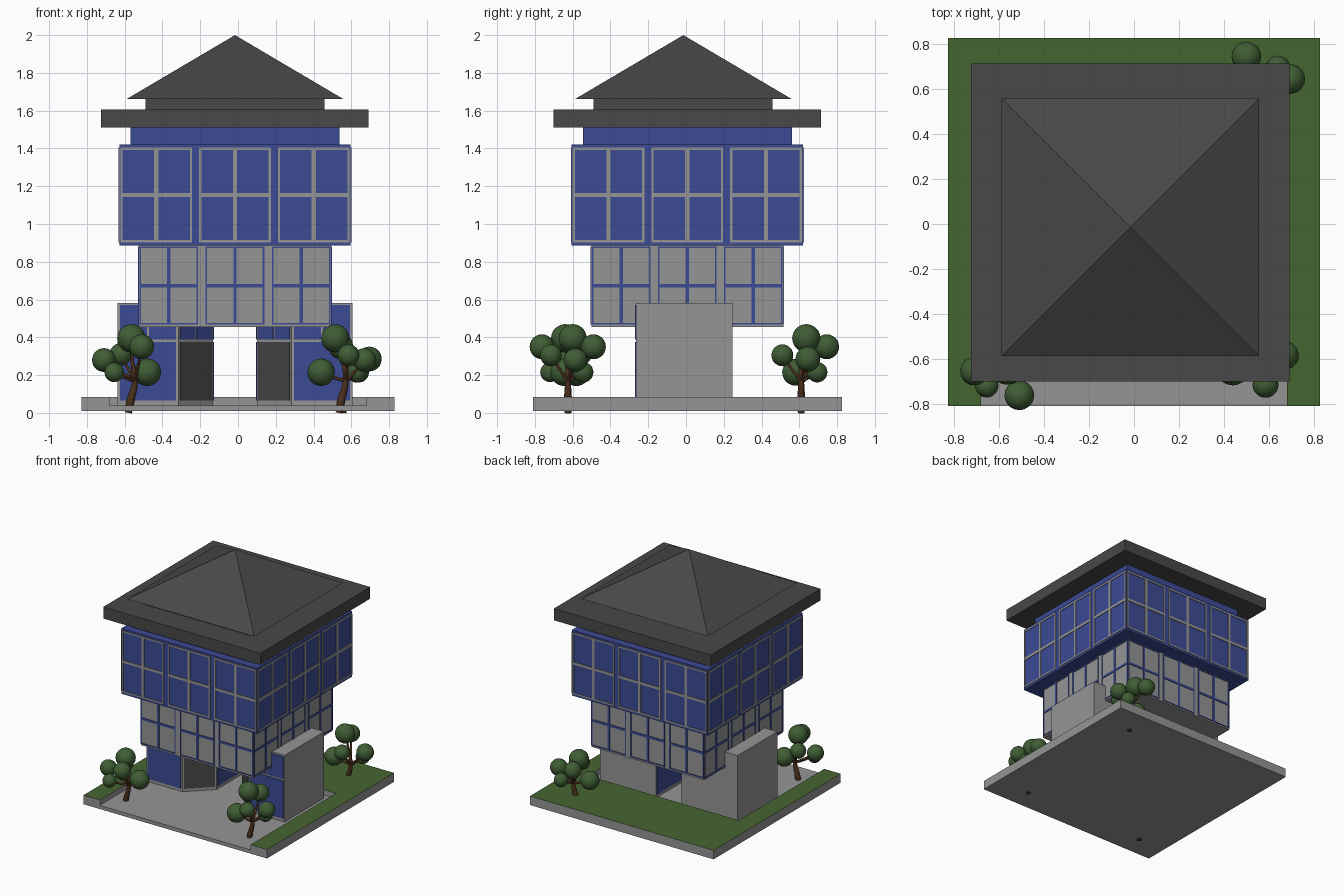
import bpy, bmesh, math
from mathutils import Vector

if "Cube" in bpy.data.objects:
    bpy.data.objects.remove(bpy.data.objects["Cube"])

CX, CY = -0.016, 0.007          # building centre


def material(name, r, g, b):
    m = bpy.data.materials.new(name)
    m.diffuse_color = (r, g, b, 1)
    m.use_nodes = True
    m.node_tree.nodes["Principled BSDF"].inputs["Base Color"].default_value = m.diffuse_color
    return m


BLUE = material("blue", 0.045, 0.07, 0.30)
DARK = material("dark_grey", 0.065, 0.065, 0.065)
GREEN = material("grass_green", 0.06, 0.13, 0.03)
LEAF = material("leaf_green", 0.05, 0.11, 0.035)
BROWN = material("bark", 0.07, 0.03, 0.012)
GREY = material("grey", 0.30, 0.30, 0.30)


def finish(bm, name, *mats):
    bmesh.ops.recalc_face_normals(bm, faces=bm.faces)
    me = bpy.data.meshes.new(name)
    bm.to_mesh(me)
    bm.free()
    for m in mats:
        me.materials.append(m)
    ob = bpy.data.objects.new(name, me)
    bpy.context.collection.objects.link(ob)
    return ob


def add_prism(bm, pts, z0, z1):
    lo = [bm.verts.new((x, y, z0)) for x, y in pts]
    hi = [bm.verts.new((x, y, z1)) for x, y in pts]
    bm.faces.new(lo[::-1])
    top = bm.faces.new(hi)
    n = len(pts)
    for i in range(n):
        j = (i + 1) % n
        bm.faces.new((lo[i], lo[j], hi[j], hi[i]))
    return top


def prism(name, pts, z0, z1, mat):
    bm = bmesh.new()
    add_prism(bm, pts, z0, z1)
    return finish(bm, name, mat)


def rect(cx, cy, hx, hy):
    return [(cx - hx, cy - hy), (cx + hx, cy - hy), (cx + hx, cy + hy), (cx - hx, cy + hy)]


def strip(bm, p, q, u0, u1, z0, z1, t=0.005):
    """Thin box lying on the wall p->q (outside is to the right)."""
    p, q = Vector(p), Vector(q)
    d = (q - p).normalized()
    n = Vector((d.y, -d.x))
    a, b = p + d * u0, p + d * u1
    add_prism(bm, [a + n * t, b + n * t, b - n * 0.005, a - n * 0.005], z0, z1)


def window(bm, p, q, uc, hw, z0, z1, edge, bar):
    """Frame with a centre mullion and transom."""
    zm = (z0 + z1) / 2
    for a, b in ((uc - hw, uc - hw + edge), (uc - bar, uc + bar), (uc + hw - edge, uc + hw)):
        strip(bm, p, q, a, b, z0, z1)
    for a, b in ((z0, z0 + edge), (zm - bar, zm + bar), (z1 - edge, z1)):
        strip(bm, p, q, uc - hw, uc + hw, a, b)


def storey(name, half, z0, z1, wall, frame, pitch, hw, wz0, wz1, edge, bar):
    pts = rect(CX, CY, half, half)
    prism(name, pts, z0, z1, wall)
    bm = bmesh.new()
    for i in range(4):
        for k in (-1, 0, 1):
            window(bm, pts[i], pts[(i + 1) % 4], half + k * pitch, hw, wz0, wz1, edge, bar)
    finish(bm, name + "_window_frames", frame)


# Base slab and raised U-shaped lawn with grey edges
prism("base_slab", rect(0, 0.009, 0.828, 0.818), 0.01, 0.04, GREY)
bm = bmesh.new()
Y0, Y1 = -0.809, 0.827
top = add_prism(bm, [(-0.828, Y0), (-0.68, Y0), (-0.68, 0.29), (0.68, 0.29), (0.68, Y0),
                     (0.828, Y0), (0.828, Y1), (-0.828, Y1)], 0.04, 0.083)
top.material_index = 1
finish(bm, "lawn", GREY, GREEN)

# Ground floor wings with a chamfered doorway each, passage between them
for s, side in ((1, "left"), (-1, "right")):
    shape = [(-0.622, -0.267), (-0.300, -0.267), (-0.116, -0.090), (-0.116, 0.243), (-0.622, 0.243)]
    pts = [(CX + s * x, CY + y - 0.005) for x, y in shape]
    prism(side + "_wing", pts, 0.04, 0.583, GREY)

    def wall(i):
        return (pts[i], pts[i + 1]) if s > 0 else (pts[i + 1], pts[i])

    glass, door = bmesh.new(), bmesh.new()
    for i in (0, 1, 2):
        p, q = wall(i)
        L = (Vector(q) - Vector(p)).length
        m = 0.012
        if i == 1:
            strip(door, p, q, m, L - m, 0.065, 0.375)
            strip(glass, p, q, m, L / 2 - 0.006, 0.388, 0.570)
            strip(glass, p, q, L / 2 + 0.006, L - m, 0.388, 0.570)
        else:
            strip(glass, p, q, m, L - m, 0.065, 0.375)
            strip(glass, p, q, m, L / 2 - 0.006, 0.388, 0.570)
            strip(glass, p, q, L / 2 + 0.006, L - m, 0.388, 0.570)
    finish(glass, side + "_wing_glass", BLUE)
    finish(door, side + "_door", DARK)

# Two upper storeys, each overhanging the one below
storey("middle_storey", 0.508, 0.455, 0.886, GREY, BLUE, 0.35, 0.155, 0.467, 0.880, 0.008, 0.009)
storey("upper_storey", 0.612, 0.886, 1.42, BLUE, GREY, 0.417, 0.190, 0.903, 1.405, 0.012, 0.011)
prism("upper_storey_cap", rect(CX, CY, 0.553, 0.553), 1.42, 1.51, BLUE)

# Roof: wide eave slab, neck and pyramid
prism("eave_slab", rect(CX, CY, 0.708, 0.708), 1.51, 1.605, DARK)
prism("roof_neck", rect(CX, -0.016, 0.475, 0.475), 1.605, 1.662, DARK)
bm = bmesh.new()
ring = [bm.verts.new((x, y, 1.662)) for x, y in rect(CX, -0.014, 0.573, 0.573)]
tip = bm.verts.new((CX, -0.014, 2.0))
bm.faces.new(ring)
for i in range(4):
    bm.faces.new((ring[i], ring[(i + 1) % 4], tip))
finish(bm, "roof_pyramid", DARK)


# Trees: ball foliage on a bent trunk with a branch to each ball
def tree(name, x, y, balls):
    cu = bpy.data.curves.new(name + "_trunk", 'CURVE')
    cu.dimensions = '3D'
    cu.bevel_depth = 0.02
    cu.bevel_resolution = 2
    cu.resolution_u = 5
    cu.use_fill_caps = True
    fork = Vector((x + 0.015, y, 0.17))

    def path(points):
        sp = cu.splines.new('BEZIER')
        sp.bezier_points.add(len(points) - 1)
        for bp, (co, r) in zip(sp.bezier_points, points):
            bp.co, bp.radius = co, r
            bp.handle_left_type = bp.handle_right_type = 'AUTO'

    path([((x - 0.02, y, 0.0), 0.9), ((x - 0.01, y, 0.06), 1.1), (fork, 0.75),
          ((x, y, 0.27), 0.5), (balls[0][:3], 0.3)])
    for bx, by, bz, r in balls[1:]:
        end = Vector((bx, by, bz))
        mid = fork.lerp(end, 0.5) + Vector((0, 0, -0.005))
        path([(fork, 0.5), (mid, 0.4), (end, 0.25)])
    cu.materials.append(BROWN)
    bpy.context.collection.objects.link(bpy.data.objects.new(name + "_trunk", cu))

    bm = bmesh.new()
    for bx, by, bz, r in balls:
        res = bmesh.ops.create_icosphere(bm, subdivisions=3, radius=r)
        bmesh.ops.translate(bm, verts=res["verts"], vec=(bx, by, bz))
    for f in bm.faces:
        f.smooth = True
    finish(bm, name + "_foliage", LEAF)


tree("front_left_tree", -0.56, -0.625, [
    (-0.565, -0.640, 0.395, 0.075), (-0.510, -0.762, 0.350, 0.066), (-0.710, -0.655, 0.280, 0.063),
    (-0.480, -0.580, 0.215, 0.073), (-0.655, -0.720, 0.215, 0.052), (-0.620, -0.560, 0.310, 0.060)])
tree("front_right_tree", 0.555, -0.625, [
    (0.515, -0.600, 0.395, 0.075), (0.440, -0.645, 0.215, 0.073), (0.585, -0.715, 0.305, 0.058),
    (0.670, -0.585, 0.280, 0.063), (0.545, -0.490, 0.350, 0.066), (0.630, -0.545, 0.215, 0.055)])
tree("back_right_tree", 0.575, 0.61, [
    (0.520, 0.637, 0.395, 0.075), (0.500, 0.745, 0.350, 0.066), (0.695, 0.645, 0.285, 0.066),
    (0.460, 0.580, 0.215, 0.071), (0.640, 0.695, 0.215, 0.054), (0.580, 0.510, 0.305, 0.058)])
